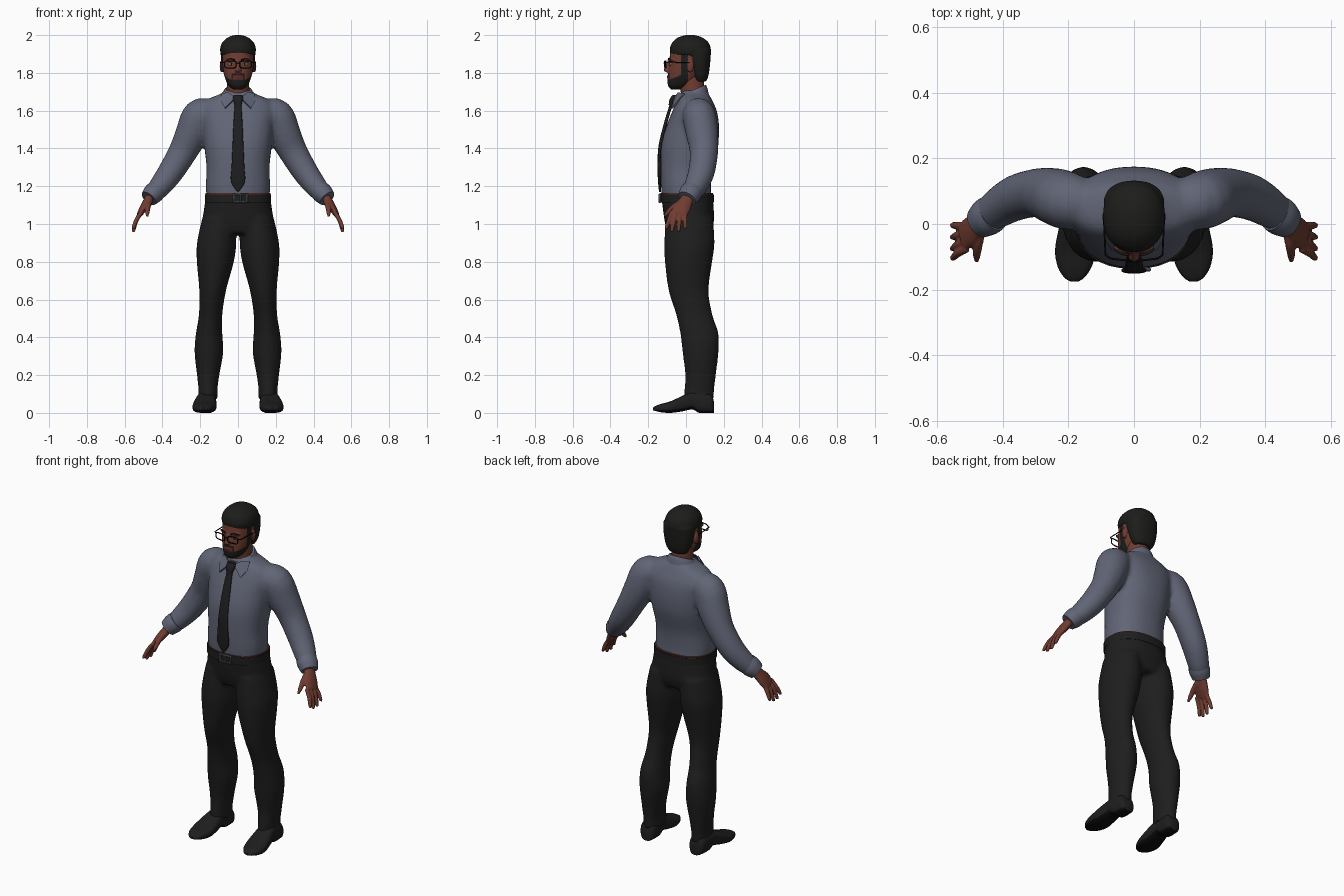
import bpy, bmesh, math
from mathutils import Vector

cube = bpy.data.objects.get("Cube")
if cube:
    bpy.data.objects.remove(cube)


def material(name, r, g, b):
    m = bpy.data.materials.new(name)
    m.use_nodes = True
    m.diffuse_color = (r, g, b, 1)
    m.node_tree.nodes["Principled BSDF"].inputs["Base Color"].default_value = (r, g, b, 1)
    return m


SHIRT = material("slate shirt", .12, .13, .18)
CLOTH = material("black cloth", .013, .013, .013)
SKIN = material("brown skin", .16, .045, .03)
HAIR = material("dark hair", .012, .012, .011)
BLACK = material("glossy black", .004, .004, .005)
LIPS = material("lip red", .14, .022, .018)
WHITE = material("eye white", .45, .42, .4)
STEEL = material("buckle steel", .09, .1, .125)
BELT = material("belt brown", .09, .025, .016)


def spline(rings, steps):
    """Smoothly fill in the rings between the given ones."""
    pts = [Vector(r) for r in rings]
    out = []
    for i in range(len(pts) - 1):
        p0, p1, p2 = pts[max(i - 1, 0)], pts[i], pts[i + 1]
        p3 = pts[min(i + 2, len(pts) - 1)]
        for k in range(steps):
            t = k / steps
            out.append(p1 + (p2 - p0) * t / 2 + (2 * p0 - 5 * p1 + 4 * p2 - p3) * t**2 / 2
                       + (3 * p1 - p0 - 3 * p2 + p3) * t**3 / 2)
    return out + [pts[-1]]


def loft(bm, rings, u=None, v=None, power=2, seg=32, side=1, steps=4):
    """Skin rings of (x, y, z, half width, half depth); follows the path unless u, v are set."""
    rs = spline(rings, steps)
    loops = []
    for i, r in enumerate(rs):
        a, b = u, v
        if a is None:
            t = (rs[min(i + 1, len(rs) - 1)] - rs[max(i - 1, 0)])
            t = Vector(t[:3]).normalized()
            a = Vector((0, 1, 0)).cross(t).normalized()
            b = t.cross(a)
        loop = []
        for k in range(seg):
            w = math.tau * k / seg
            c, s = math.cos(w), math.sin(w)
            c = math.copysign(abs(c) ** (2 / power), c)
            s = math.copysign(abs(s) ** (2 / power), s)
            p = Vector(r[:3]) + a * (c * r[3]) + b * (s * r[4])
            loop.append(bm.verts.new((p.x * side, p.y, p.z)))
        loops.append(loop)
    for l0, l1 in zip(loops, loops[1:]):
        for k in range(seg):
            n = (k + 1) % seg
            bm.faces.new((l0[k], l0[n], l1[n], l1[k]))
    bm.faces.new(loops[0])
    bm.faces.new(loops[-1])


def ball(bm, center, size):
    d = bmesh.ops.create_uvsphere(bm, u_segments=20, v_segments=12, radius=1)
    for p in d["verts"]:
        p.co = Vector(center) + Vector(size) * p.co


def finish(name, bm, mats, voxel=0, smooth=0, rule=None, solid=0):
    """Turn the bmesh into an object, fuse overlapping parts and colour faces by a rule."""
    bmesh.ops.recalc_face_normals(bm, faces=bm.faces)
    me = bpy.data.meshes.new(name)
    bm.to_mesh(me)
    bm.free()
    ob = bpy.data.objects.new(name, me)
    bpy.context.collection.objects.link(ob)
    if voxel:
        mod = ob.modifiers.new("Fuse", "REMESH")
        mod.mode, mod.voxel_size = "VOXEL", voxel
    if smooth:
        mod = ob.modifiers.new("Soften", "SMOOTH")
        mod.iterations = smooth
    if solid:
        mod = ob.modifiers.new("Thickness", "SOLIDIFY")
        mod.thickness, mod.offset = solid, 0
    bpy.context.view_layer.update()
    dg = bpy.context.evaluated_depsgraph_get()
    me = bpy.data.meshes.new_from_object(ob.evaluated_get(dg))
    ob.modifiers.clear()
    ob.data = me
    me.materials.clear()
    for m in mats:
        me.materials.append(m)
    for p in me.polygons:
        p.material_index = rule(p.center, p.normal) if rule else 0
    me.shade_smooth()
    me.set_sharp_from_angle(angle=math.radians(45))
    return ob


def wire(name, pts, radius, mat, closed=True):
    cu = bpy.data.curves.new(name, "CURVE")
    cu.dimensions, cu.bevel_depth, cu.bevel_resolution = "3D", radius, 1
    sp = cu.splines.new("POLY")
    sp.points.add(len(pts) - 1)
    for q, p in zip(sp.points, pts):
        q.co = (*p, 1)
    sp.use_cyclic_u = closed
    cu.materials.append(mat)
    ob = bpy.data.objects.new(name, cu)
    bpy.context.collection.objects.link(ob)


X, Y, Z = Vector((1, 0, 0)), Vector((0, 1, 0)), Vector((0, 0, 1))
SIDES = ((1, "left"), (-1, "right"))

# Shirt: torso and sleeves fused
bm = bmesh.new()
loft(bm, [(0, .005, 1.12, .165, .13), (0, 0, 1.2, .17, .132), (0, .003, 1.3, .167, .138),
          (0, .02, 1.42, .18, .15), (0, .036, 1.52, .19, .139), (0, .046, 1.6, .2, .117),
          (0, .046, 1.655, .17, .092), (0, .045, 1.69, .09, .075), (0, .045, 1.71, .07, .06)],
     X, Y, 2.3)
for s, _ in SIDES:
    loft(bm, [(.14, .06, 1.585, .075, .075), (.2, .07, 1.57, .095, .088), (.243, .085, 1.48, .088, .086),
              (.293, .095, 1.38, .076, .075), (.36, .08, 1.27, .068, .07),
              (.42, .045, 1.19, .058, .06), (.455, .018, 1.155, .047, .05)], side=s)
finish("shirt", bm, [SHIRT], .012, 5)

# Trousers: hips and legs fused
bm = bmesh.new()
loft(bm, [(0, .005, 1.15, .17, .136), (0, .014, 1.06, .183, .134), (0, .018, 1.0, .19, .128),
          (0, .018, .95, .18, .11)], X, Y, 2.3)
for s, _ in SIDES:
    loft(bm, [(.1, .018, 1.03, .09, .125), (.113, .018, .9, .104, .133), (.12, .0135, .8, .098, .125),
              (.134, .0135, .65, .071, .106), (.145, .044, .52, .062, .096),
              (.153, .071, .42, .07, .101), (.154, .077, .32, .076, .095),
              (.158, .077, .2, .059, .081), (.159, .07, .12, .05, .079),
              (.159, .068, .07, .051, .08)], X, Y, side=s)
finish("trousers", bm, [CLOTH], .011, 4)

# Shoes with black soles
for s, label in SIDES:
    bm = bmesh.new()
    loft(bm, [(x, y, (lo + hi) / 2, w, (hi - lo) / 2) for y, x, w, lo, hi in (
        (.148, .162, .03, 0, .06), (.13, .163, .046, 0, .1), (.07, .165, .05, 0, .115),
        (.035, .168, .05, .018, .112), (-.02, .173, .058, .008, .09), (-.08, .178, .063, 0, .062),
        (-.13, .181, .052, .003, .048), (-.162, .182, .032, .01, .037), (-.176, .182, .012, .015, .027))],
         X, Z, 2.8, side=s)
    finish(label + "_shoe", bm, [CLOTH, BLACK], rule=lambda c, n: int(n.z < -.6 or c.z < .012))

# Cuffs and hands
for s, label in SIDES:
    bm = bmesh.new()
    loft(bm, [(.43, .034, 1.18, .054, .058), (.45, .021, 1.16, .055, .059), (.472, .005, 1.135, .046, .05)],
         side=s)
    finish(label + "_cuff", bm, [SHIRT])
    bm = bmesh.new()
    loft(bm, [(.45, .018, 1.16, .027, .032), (.475, .002, 1.125, .024, .036),
              (.5, -.022, 1.085, .021, .046), (.522, -.04, 1.05, .014, .044)], side=s)
    for base, tip, drop in ((-.076, -.104, .973), (-.052, -.075, .957), (-.028, -.04, .957), (-.006, -.004, .974)):
        loft(bm, [(.51, base, 1.065, .011, .012), (.538, base * .5 + tip * .5, 1.02, .012, .012),
                  (.553, tip, drop + .008, .0095, .0095), (.554, tip, drop, .004, .004)], seg=12, side=s)
    loft(bm, [(.468, -.015, 1.115, .016, .02), (.476, -.06, 1.095, .015, .016),
              (.48, -.095, 1.062, .012, .012), (.48, -.115, 1.04, .006, .006)], seg=12, side=s)
    finish(label + "_hand", bm, [SKIN], .005, 2)

# Neck
bm = bmesh.new()
loft(bm, [(0, .045, 1.64, .068, .068), (0, .035, 1.71, .06, .064), (0, .025, 1.8, .058, .065)], X, Y)
finish("neck", bm, [SKIN])


# Head with nose, brow and ears; beard and lips coloured by position
def face_colour(c, n):
    x = abs(c.x)
    if x < .027 and c.y < -.06 and 1.771 < c.z < 1.785:
        return 2
    beard = c.z < 1.765 + .4 * max(0, c.y + .085) and c.y < .01
    moustache = x < .036 and c.y < -.06 and 1.785 < c.z < 1.797
    goatee = .027 < x < .036 and c.y < -.06 and c.z < 1.797
    sideburn = -.025 < c.y < .008 and x > .06 and c.z < 1.9
    return int(beard or moustache or goatee or sideburn)


bm = bmesh.new()
loft(bm, [(0, -.053, 1.712, .025, .025), (0, -.036, 1.735, .052, .06), (0, -.012, 1.78, .071, .085),
          (0, .004, 1.83, .081, .097), (0, .014, 1.88, .084, .101), (0, .02, 1.93, .082, .098),
          (0, .02, 1.97, .06, .07), (0, .02, 1.985, .03, .035)], X, Y, 2.2)
loft(bm, [(0, -.085, 1.865, .008, .008), (0, -.094, 1.84, .01, .014), (0, -.098, 1.815, .017, .02),
          (0, -.092, 1.803, .014, .014)], X, Y, seg=16)
ball(bm, (0, -.086, 1.778), (.026, .016, .011))
for s, _ in SIDES:
    ball(bm, (s * .036, -.075, 1.868), (.028, .016, .008))
    ball(bm, (s * .086, .022, 1.835), (.011, .02, .033))
finish("head", bm, [SKIN, HAIR, LIPS], .004, 3, face_colour)

# Hair: crown and back of the head fused
bm = bmesh.new()
loft(bm, [(0, .025, 1.895, .09, .106), (0, .023, 1.925, .095, .109), (0, .023, 1.96, .084, .097),
          (0, .022, 1.987, .055, .065), (0, .022, 2.0, .02, .025)], X, Y, 2.2)
loft(bm, [(0, .075, 1.755, .055, .033), (0, .075, 1.79, .074, .045), (0, .068, 1.85, .088, .06),
          (0, .06, 1.92, .093, .073)], X, Y, 2.3)
finish("hair", bm, [HAIR], .007, 3)

# Eyes, brows and glasses
for s, label in SIDES:
    for part, mat, y, size in (("eye", WHITE, -.079, (.015, .01, .007)), ("iris", BLACK, -.085, (.006, .005, .006))):
        bm = bmesh.new()
        ball(bm, (s * .036, y, 1.846), size)
        finish(label + "_" + part, bm, [mat])
    wire(label + "_brow", [(s * .016, -.094, 1.868), (s * .038, -.091, 1.876), (s * .06, -.077, 1.87)],
         .004, HAIR, False)
    rim = []
    for k in range(24):
        c, n = math.cos(math.tau * k / 24), math.sin(math.tau * k / 24)
        x = .041 + .031 * math.copysign(abs(c) ** .5, c)
        rim.append((s * x, -.114 + x * .12, 1.845 + .019 * math.copysign(abs(n) ** .5, n)))
    wire(label + "_glasses_rim", rim, .0032, BLACK)
    wire(label + "_glasses_arm", [(s * .071, -.106, 1.855), (s * .087, -.095, 1.857), (s * .092, .02, 1.855)],
         .003, BLACK, False)
wire("glasses_bridge", [(-.011, -.113, 1.85), (0, -.117, 1.853), (.011, -.113, 1.85)], .003, BLACK, False)

# Collar: tilted band and two wings
bm = bmesh.new()
loft(bm, [(0, .037, 1.655, .098, .09), (0, .035, 1.69, .083, .084), (0, .033, 1.708, .073, .077)],
     X, Vector((0, .92, .38)))
finish("collar_band", bm, [SHIRT])
bm = bmesh.new()
for s, _ in SIDES:
    bm.faces.new([bm.verts.new((s * x, y, z)) for x, y, z in (
        (.012, -.057, 1.668), (.05, -.04, 1.695), (.085, -.008, 1.69), (.09, -.04, 1.65), (.068, -.075, 1.612))])
finish("collar_wings", bm, [SHIRT], solid=.01)

# Tie: knot and blade
bm = bmesh.new()
loft(bm, [(0, -.06, 1.682, .024, .012), (0, -.07, 1.66, .026, .017), (0, -.08, 1.63, .018, .012)], X, Y, 3)
loft(bm, [(0, -.078, 1.635, .017, .008), (0, -.109, 1.53, .024, .009), (0, -.137, 1.41, .029, .009),
          (0, -.143, 1.3, .034, .008), (0, -.14, 1.225, .037, .008), (0, -.138, 1.17, .003, .005)], X, Y, 3)
finish("tie", bm, [CLOTH])

# Belt, its brown upper edge and buckle
for name, mat, low, high, grow in (("belt", CLOTH, 1.113, 1.157, .006), ("belt_edge", BELT, 1.15, 1.163, .003)):
    bm = bmesh.new()
    loft(bm, [(0, .005, low, .17 + grow, .136 + grow), (0, .005, high, .17 + grow, .136 + grow)],
         X, Y, 2.3, steps=1)
    finish(name, bm, [mat])
wire("buckle", [(x, -.139, z) for x, z in ((-.022, 1.116), (.048, 1.116), (.048, 1.158), (-.022, 1.158))],
     .006, STEEL)
wire("buckle_pin", [(.013, -.142, 1.116), (.013, -.142, 1.158)], .005, STEEL, False)
